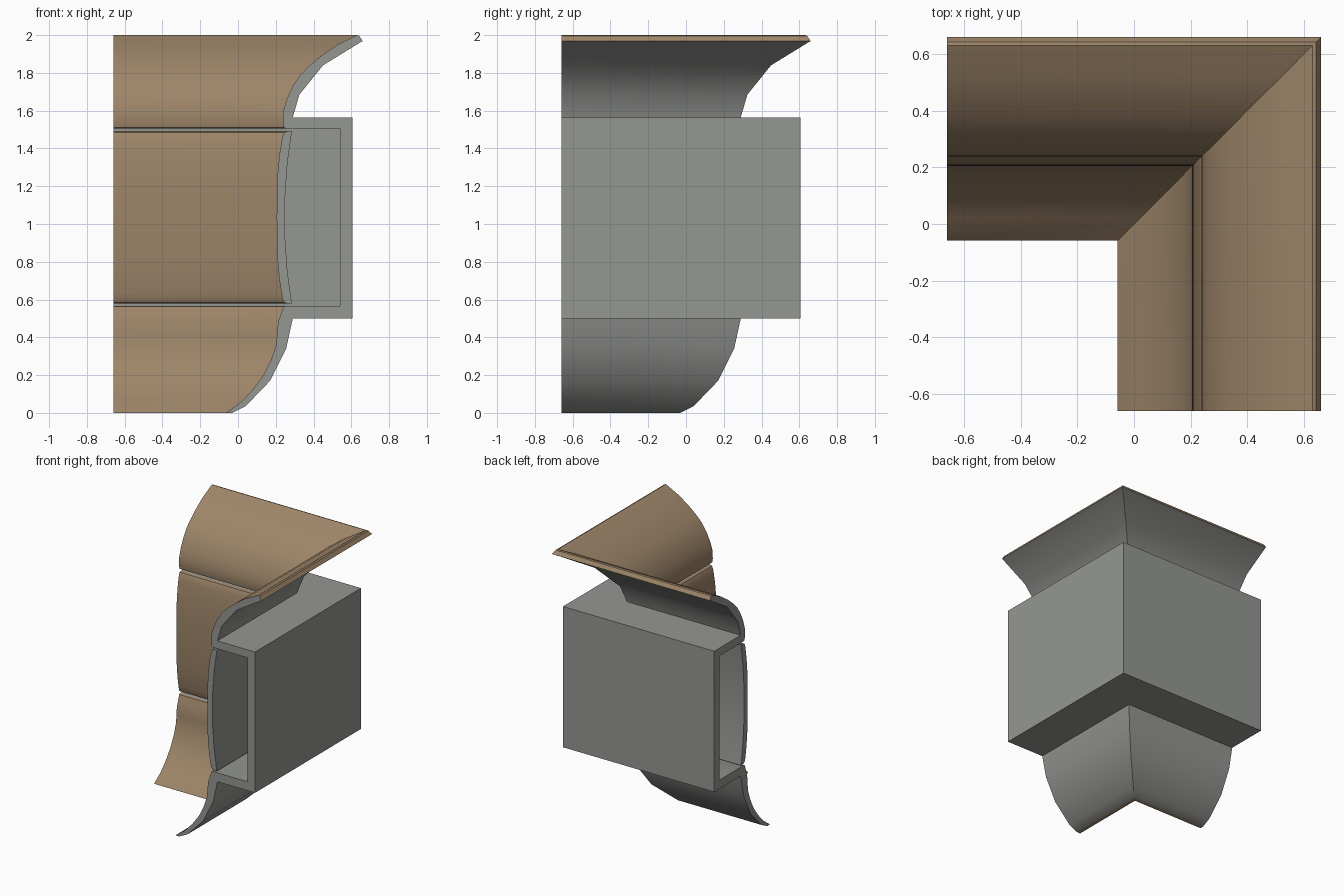
import bpy, bmesh, math

if "Cube" in bpy.data.objects:
    bpy.data.objects.remove(bpy.data.objects["Cube"])

END = -0.66  # where both arms are cut off


def material(name, rgb):
    m = bpy.data.materials.new(name)
    m.diffuse_color = (*rgb, 1)
    m.use_nodes = True
    m.node_tree.nodes["Principled BSDF"].inputs["Base Color"].default_value = m.diffuse_color
    return m


BROWN = material("tan_brown", (0.34, 0.235, 0.14))
GREY = material("warm_grey", (0.30, 0.31, 0.29))


def mitred_sweep(name, face, back):
    """Sweep a closed (depth, height) profile round a mitred right-angle corner.
    Edges along 'face' are brown, the rest and the cut ends are grey."""
    prof = face + back
    n = len(prof)
    bm = bmesh.new()
    rings = [[bm.verts.new(p) for p in ring] for ring in (
        [(END, d, z) for d, z in prof],
        [(d, d, z) for d, z in prof],
        [(d, END, z) for d, z in prof])]
    for a, b in zip(rings, rings[1:]):
        for i in range(n):
            j = (i + 1) % n
            f = bm.faces.new((a[i], a[j], b[j], b[i]))
            f.material_index = 0 if i < len(face) - 1 else 1
    for ring in (rings[0], rings[2]):
        bm.faces.new(ring).material_index = 1
    bmesh.ops.recalc_face_normals(bm, faces=bm.faces)
    me = bpy.data.meshes.new(name)
    bm.to_mesh(me)
    bm.free()
    me.materials.append(BROWN)
    me.materials.append(GREY)
    ob = bpy.data.objects.new(name, me)
    bpy.context.collection.objects.link(ob)
    bpy.context.view_layer.objects.active = ob
    ob.select_set(True)
    bpy.ops.object.shade_smooth_by_angle(angle=math.radians(35))
    ob.select_set(False)


# one continuous frame: flared top, box channel behind, flared foot.
# the brown run is the top flare; the foot is closed in a second brown run below
top_face = [(0.255, 1.505), (0.243, 1.512), (0.238, 1.54), (0.24, 1.6), (0.258, 1.66),
            (0.29, 1.73), (0.33, 1.79), (0.38, 1.84), (0.44, 1.89), (0.52, 1.945),
            (0.63, 2.0), (0.642, 1.996), (0.66, 1.968)]
top_back = [(0.645, 1.96), (0.45, 1.84), (0.325, 1.685), (0.29, 1.565)]
foot_face = [(0.25, 0.567), (0.24, 0.562), (0.228, 0.525), (0.212, 0.48), (0.207, 0.42),
             (0.202, 0.36), (0.175, 0.28), (0.135, 0.2), (0.08, 0.125), (0.02, 0.06),
             (-0.055, 0.006), (-0.058, 0.0), (-0.03, 0.0)]
foot_back = [(0.04, 0.035), (0.17, 0.17), (0.255, 0.34), (0.29, 0.5)]
box = [(0.605, 0.5), (0.605, 1.565)]
inner = [(0.54, 0.567), (0.54, 1.505)]

# frame
mitred_sweep("channel_frame", top_face,
             top_back + box[::-1] + foot_back[::-1] + foot_face[::-1] + inner)
frame = bpy.data.objects["channel_frame"].data
k = len(top_face) + len(top_back) + len(box) + len(foot_back)
n = k + len(foot_face) + len(inner)
for p in frame.polygons[:2 * n]:
    if k <= p.index % n < k + len(foot_face) - 1:
        p.material_index = 0  # foot front

# bowed cover strip closing the channel front, with thin gaps above and below
half = [(0.45, 0.245), (0.435, 0.237), (0.40, 0.23), (0.33, 0.219), (0.23, 0.21), (0.12, 0.206)]
cz = 1.035
strip_face = [(d, cz - h) for h, d in half] + [(0.205, cz)] + [(d, cz + h) for h, d in half[::-1]]
strip_face = [(0.262, cz - 0.457)] + strip_face + [(0.262, cz + 0.457)]
half_back = [(0.457, 0.285), (0.29, 0.262), (0.12, 0.25)]
strip_back = [(d, cz + h) for h, d in half_back] + [(d, cz - h) for h, d in half_back[::-1]]
mitred_sweep("cover_strip", strip_face, strip_back)
